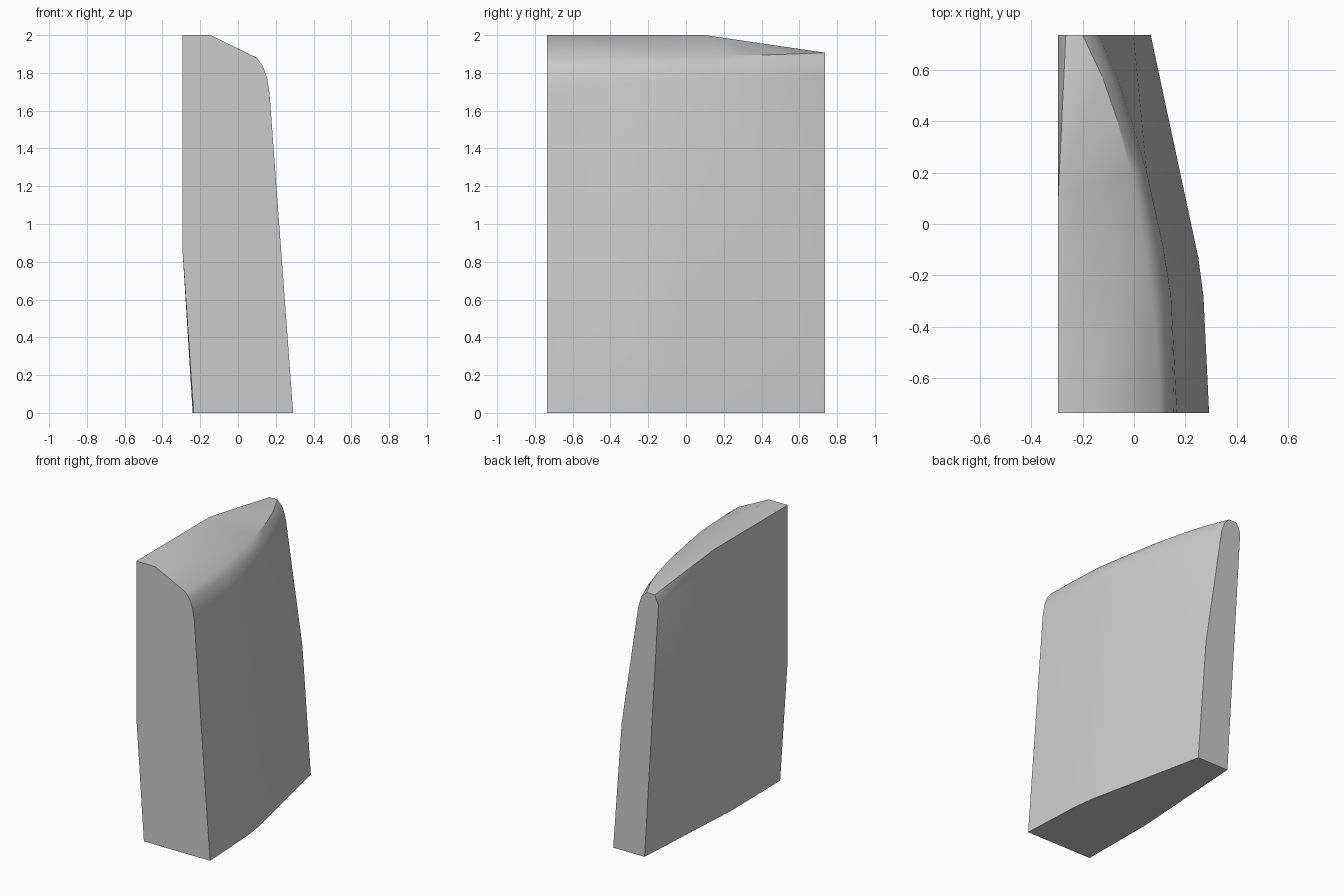
import bpy, bmesh, math

if "Cube" in bpy.data.objects:
    bpy.data.objects.remove(bpy.data.objects["Cube"])

# Cross-sections of the tapered slab along y: (y, [(x, z), ...])
SECTIONS = [
    (-0.735, [(-0.235, 0), (-0.295, 0.88), (-0.295, 2), (-0.145, 2),
              (0.10, 1.88), (0.13, 1.84), (0.155, 1.77), (0.167, 1.69), (0.292, 0)]),
    (-0.59, [(-0.145, 2), (0.098, 1.88)]),
    (-0.28, [(0.27, 0), (0.072, 1.89), (0.115, 1.835), (0.144, 1.75)]),
    (-0.17, [(-0.24, 0)]),
    (-0.13, [(0.25, 0)]),
    (-0.08, [(0.04, 1.89), (0.083, 1.84), (0.112, 1.76)]),
    (0.05, [(0.21, 0)]),
    (0.10, [(-0.295, 2)]),
    (0.20, [(-0.01, 1.89), (0.028, 1.84), (0.05, 1.77)]),
    (0.42, [(-0.07, 1.895), (-0.04, 1.85), (-0.015, 1.78)]),
    (0.57, [(-0.122, 1.90), (-0.09, 1.86), (-0.066, 1.79)]),
    (0.735, [(-0.185, 0), (-0.295, 1.84), (-0.265, 1.907), (-0.20, 1.907),
             (-0.16, 1.865), (-0.135, 1.79), (-0.002, 0.91), (0.065, 0)]),
]

# Wrap the sections in one convex skin
bm = bmesh.new()
for y, profile in SECTIONS:
    for x, z in profile:
        bm.verts.new((x, y, z))
hull = bmesh.ops.convex_hull(bm, input=bm.verts[:])
loose = [v for v in bm.verts if not v.link_faces]
bmesh.ops.delete(bm, geom=loose, context='VERTS')

# Merge the flat front, back, base and top into single faces
bmesh.ops.dissolve_limit(bm, angle_limit=math.radians(0.5),
                         verts=bm.verts[:], edges=bm.edges[:])
bmesh.ops.recalc_face_normals(bm, faces=bm.faces[:])

mesh = bpy.data.meshes.new("curved_slab")
bm.to_mesh(mesh)
bm.free()
slab = bpy.data.objects.new("curved_slab", mesh)
bpy.context.collection.objects.link(slab)

# Soft rounded shoulder, crisp outer edges
bpy.context.view_layer.objects.active = slab
slab.select_set(True)
bpy.ops.object.shade_smooth_by_angle(angle=math.radians(30))
